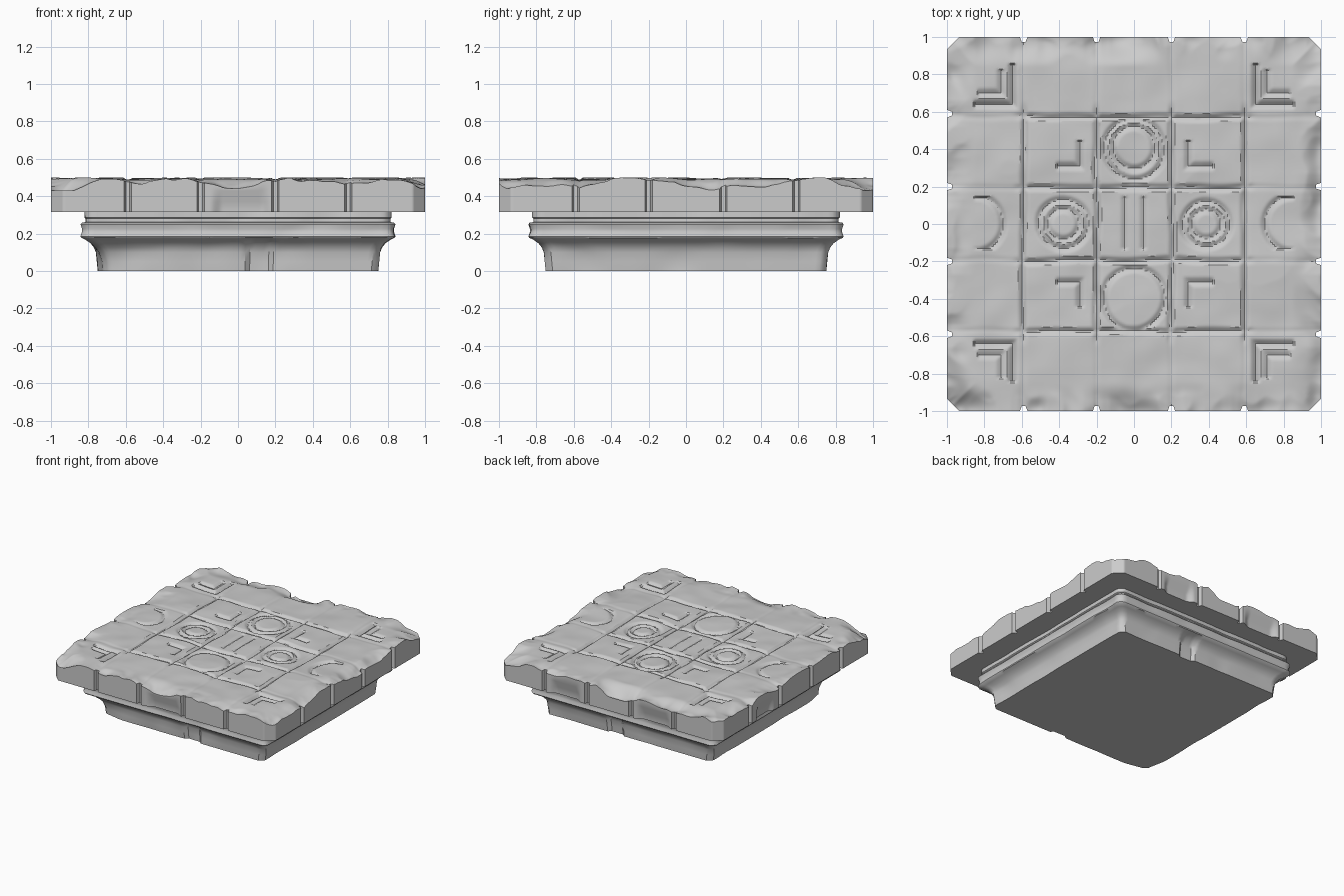
import bpy, bmesh, math
from mathutils import Vector, noise

if "Cube" in bpy.data.objects:
    bpy.data.objects.remove(bpy.data.objects["Cube"])

JOINTS = (-0.59, -0.2, 0.2, 0.59)


def rough(x, y, scale, seed=0.0):
    return noise.noise(Vector((x * scale + 3.7, y * scale + 1.3, seed)))


def ramp(value, low, high):
    t = min(1, max(0, (value - low) / (high - low)))
    return t * t * (3 - 2 * t)


def line(distance, width):
    return max(0.0, 1 - abs(distance) / width)


def finish(bm, name, angle=32):
    bmesh.ops.recalc_face_normals(bm, faces=bm.faces[:])
    mesh = bpy.data.meshes.new(name)
    bm.to_mesh(mesh)
    bm.free()
    obj = bpy.data.objects.new(name, mesh)
    bpy.context.collection.objects.link(obj)
    bpy.ops.object.select_all(action='DESELECT')
    obj.select_set(True)
    bpy.context.view_layer.objects.active = obj
    bpy.ops.object.shade_smooth_by_angle(angle=math.radians(angle))
    return obj


# carved bracket: nested L strokes whose corner sits at (cx, cy), arms pointing outward
def bracket(x, y, cx, cy, arm):
    u = (x - cx) * math.copysign(1, cx)
    v = (y - cy) * math.copysign(1, cy)
    if max(u, v) > arm or min(u, v) < -0.03:
        return 0.0
    return line(min(u, v), 0.025)


RINGS = ((0, 0.4, 0.16), (0, -0.4, 0.165), (-0.38, 0, 0.13), (-0.38, 0, 0.08),
         (0.39, 0, 0.125), (0.39, 0, 0.08), (0, 0.41, 0.11))


# worn, carved upper surface of the slab
def top_height(x, y):
    ax, ay = abs(x), abs(y)
    edge = max(ax, ay)
    z = 0.493 + 0.012 * rough(x, y, 3.2) + 0.005 * rough(x, y, 7, 4)
    cut = 0.0
    wobble = 0.012 * rough(x, y, 4, 9)
    for j in JOINTS:
        cut = max(cut, 0.018 * line(x - j + wobble, 0.022) * (1 - 0.8 * ramp(ay, 0.57, 0.66)),
                  0.018 * line(y - j * 0.97 + wobble, 0.022) * (1 - 0.8 * ramp(ax, 0.57, 0.66)))
    for cx, cy, r in RINGS:
        d = math.hypot(x - cx, y - cy)
        cut = max(cut, 0.016 * line(d - r + wobble, 0.024))
    for sx in (-1, 1):
        for sy in (-1, 1):
            cut = max(cut, 0.022 * bracket(x, y, sx * 0.65, sy * 0.64, 0.21),
                      0.014 * bracket(x, y, sx * 0.71, sy * 0.7, 0.12),
                      0.016 * bracket(x, y, sx * 0.29, sy * 0.31, 0.13))
        # arcs on the side tiles and the uprights of the centre tile
        if ay < 0.14:
            cut = max(cut, 0.016 * line(math.hypot(x - sx * 0.85, y) - 0.15, 0.025) * (ax < 0.86))
            cut = max(cut, 0.012 * line(x - sx * 0.05, 0.022))
    # chipped rim, deeper in some spots and at the corners
    chip = max(0, rough(x, y, 3.5, 7) + 0.12) * 0.085 + max(0, rough(x, y, 9, 2)) * 0.025
    near_joint = max(line((ax if ay > ax else ay) - j, 0.07) for j in (0.2, 0.59))
    chip += 0.012 * near_joint + 0.02 * ramp(min(ax, ay), 0.85, 0.98)
    return min(0.5, z) - cut - chip * ramp(edge, 0.84, 1.0)


# slab outline: joint notches on all sides and chamfered corners
def outline(x, y):
    def notch(a, b):
        lim = 0.972 if any(abs(b - j) < 0.014 for j in JOINTS) else 1.0
        return math.copysign(0.92 + (abs(a) - 0.92) * (lim - 0.92) / 0.08, a) if abs(a) > 0.92 else a
    nx, ny = notch(x, y), notch(y, x)
    r = max(abs(nx), abs(ny))
    k = max(r, (abs(nx) + abs(ny)) / 1.935)
    f = r / k if k > 0 else 1
    f = 1 - (1 - f) * ramp(r, 0.8, 1.0)
    return nx * f, ny * f


bm = bmesh.new()
bmesh.ops.create_grid(bm, x_segments=200, y_segments=200, size=1)
for v in bm.verts:
    x, y = outline(v.co.x, v.co.y)
    v.co = (x, y, top_height(x, y))

# slab walls, a few blocks broken inward towards the bottom
DENTS = ((0.02, -1, 0.17), (-0.4, 1, 0.17), (0.4, 1, 0.15), (-1, 0.4, 0.12))
for level in (0.43, 0.37, 0.315):
    rim = [e for e in bm.edges if e.is_boundary]
    geom = bmesh.ops.extrude_edge_only(bm, edges=rim)['geom']
    for v in (g for g in geom if isinstance(g, bmesh.types.BMVert)):
        v.co.z = level
        if level == 0.37:
            for dx, dy, r in DENTS:
                d = math.hypot(v.co.x - dx, v.co.y - dy)
                if d < r:
                    axis = 0 if abs(dx) == 1 else 1
                    v.co[axis] *= 1 - 0.03 * (1 - ramp(d, r * 0.6, r))
bmesh.ops.holes_fill(bm, edges=[e for e in bm.edges if e.is_boundary], sides=0)
finish(bm, "tiled_slab")

# moulded base: (half width, height) profile swept around a square
PROFILE = ((0.75, 0), (0.755, 0.05), (0.76, 0.1), (0.77, 0.125), (0.788, 0.148), (0.815, 0.167),
           (0.838, 0.178), (0.842, 0.185), (0.834, 0.21), (0.834, 0.225), (0.842, 0.25),
           (0.836, 0.258), (0.815, 0.262), (0.815, 0.28), (0.822, 0.286), (0.822, 0.317))
N = 60
bm = bmesh.new()
rings = []
for w, z in PROFILE:
    ring = []
    for side in range(4):
        for i in range(N):
            t = -1 + 2 * (i + 0.5) / N
            s = t * w
            sx = s if side == 0 else -s
            d = w - 0.012 * max(0, rough(s * 2 + side * 7, z * 5, 2.0, side))
            if side in (0, 2) and z < 0.17:
                # sunken joint block in the front and back mouldings
                d -= 0.022 * (1 - ramp(abs(sx - 0.11), 0.055, 0.075))
            over = max(0, abs(s) + d - (2 * w - 0.035))
            d -= over / 2
            s -= math.copysign(over / 2, s)
            a = side * math.pi / 2
            x, y = s * math.cos(a) + d * math.sin(a), s * math.sin(a) - d * math.cos(a)
            # broken lower front left corner
            if x < 0 and y < 0:
                f = 1 - 0.04 * ramp(abs(x) + abs(y), 1.25, 1.5) * (1 - ramp(z, 0.05, 0.16))
                x, y = x * f, y * f
            ring.append(bm.verts.new((x, y, z)))
    rings.append(ring)
for low, high in zip(rings, rings[1:]):
    for i in range(4 * N):
        j = (i + 1) % (4 * N)
        bm.faces.new((low[i], low[j], high[j], high[i]))
bm.faces.new(rings[0][::-1])
bm.faces.new(rings[-1])
finish(bm, "moulded_base", 35)
